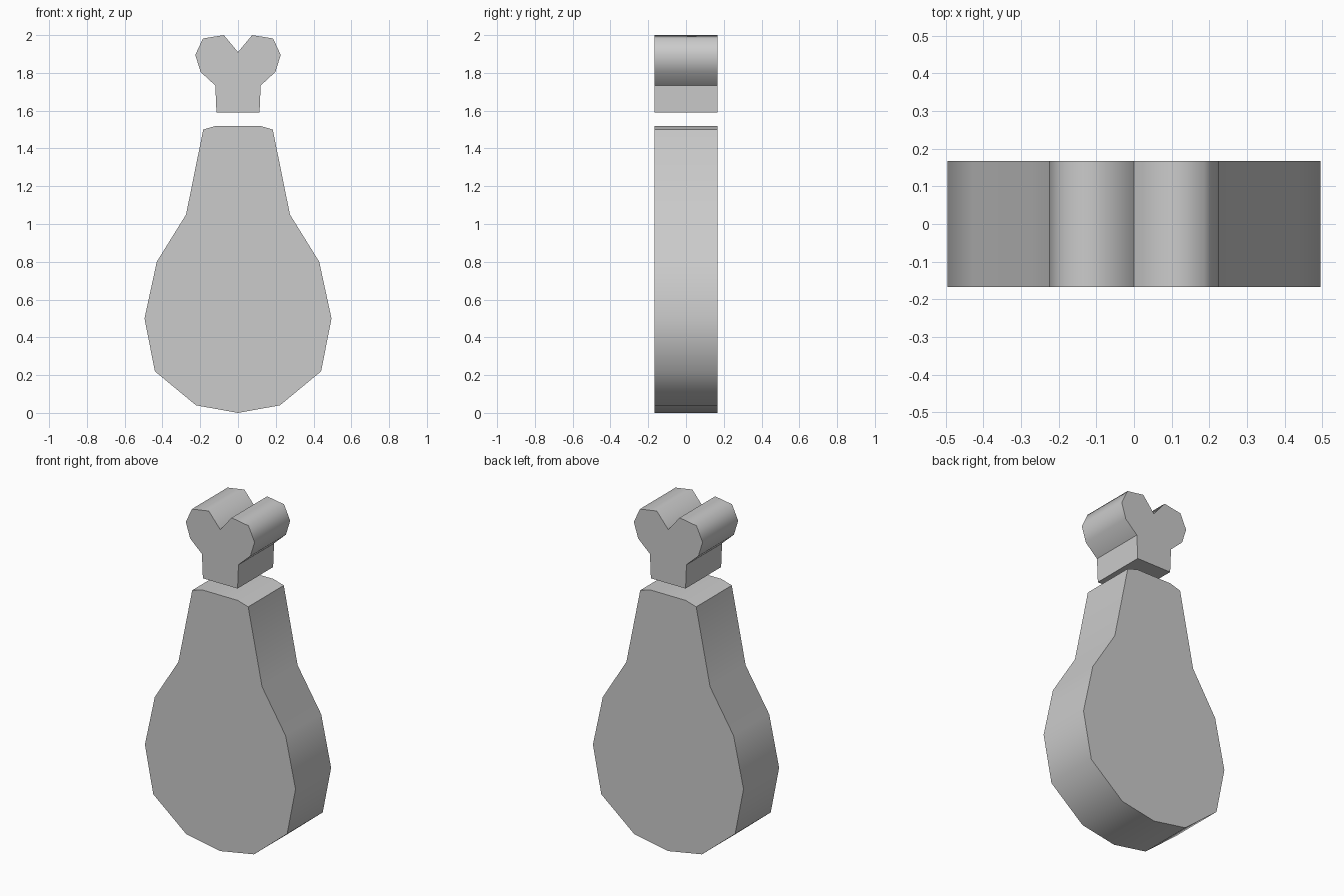
import bpy, bmesh

if "Cube" in bpy.data.objects:
    bpy.data.objects.remove(bpy.data.objects["Cube"])

HALF_DEPTH = 0.167


def slab(name, centre, half, sharp):
    """Extrude a mirrored outline along y; sharp = half-profile points kept as creases."""
    # Half profile runs bottom to top on +x, then mirrored down the other side
    outline = [(x, z, i in sharp) for i, (x, z) in enumerate(half)]
    mirrored = [(-x, z, s) for x, z, s in reversed(outline)]
    bottom, top = centre
    outline = ([(0, *bottom)] if bottom else []) + outline
    outline += ([(0, *top)] if top else []) + mirrored

    bm = bmesh.new()
    front = [bm.verts.new((x, -HALF_DEPTH, z)) for x, z, _ in outline]
    back = [bm.verts.new((x, HALF_DEPTH, z)) for x, z, _ in outline]
    caps = [bm.faces.new(front), bm.faces.new(back[::-1])]
    n = len(outline)
    for i in range(n):
        j = (i + 1) % n
        bm.faces.new((front[i], back[i], back[j], front[j])).smooth = True
    for cap in caps:
        for e in cap.edges:
            e.smooth = False
    for i, point in enumerate(outline):
        if point[2]:
            bm.edges.get((front[i], back[i])).smooth = False
    bmesh.ops.recalc_face_normals(bm, faces=bm.faces)

    mesh = bpy.data.meshes.new(name)
    bm.to_mesh(mesh)
    bm.free()
    obj = bpy.data.objects.new(name, mesh)
    bpy.context.collection.objects.link(obj)
    return obj


# Meat: pear-shaped slab with a low bottom point
slab("meat", ((0.0, False), None),
     [(0.222, 0.04), (0.44, 0.22), (0.495, 0.50), (0.43, 0.80),
      (0.275, 1.05), (0.184, 1.50), (0.115, 1.52)], {5})

# Bone: short shaft with two knobs and a notch between them
slab("bone_end", (None, (1.91, True)),
     [(0.114, 1.59), (0.12, 1.733), (0.198, 1.805), (0.226, 1.895),
      (0.186, 1.982), (0.075, 2.0)], {0, 1})
